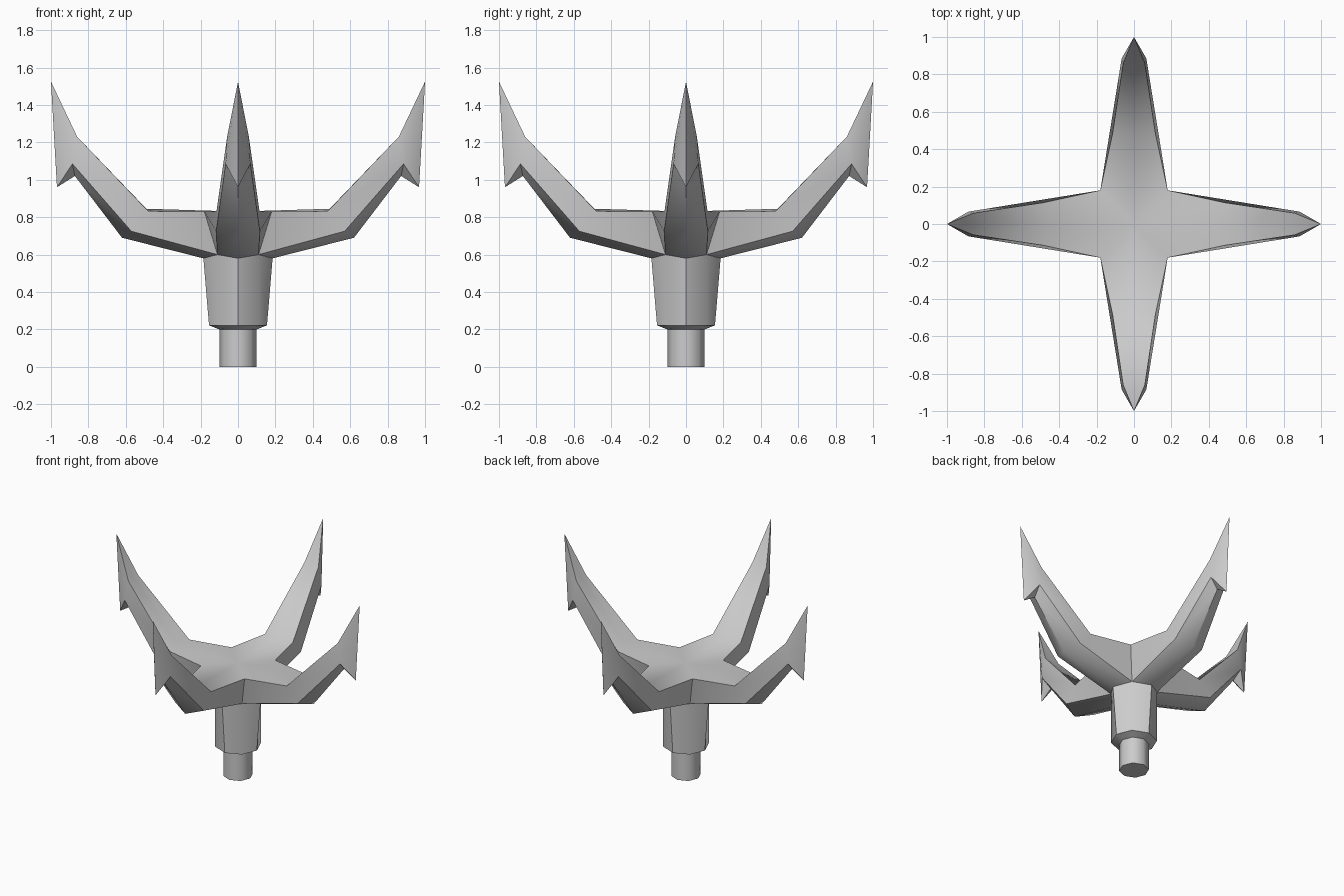
import bpy
import bmesh
from math import radians
from mathutils import Matrix, Vector

cube = bpy.data.objects.get("Cube")
if cube:
    bpy.data.objects.remove(cube, do_unlink=True)

grey = bpy.data.materials.new("plain_grey")
grey.use_nodes = True
colour = (0.6, 0.6, 0.6, 1)
grey.diffuse_color = colour
grey.node_tree.nodes["Principled BSDF"].inputs["Base Color"].default_value = colour


def finish(bm, name):
    bmesh.ops.remove_doubles(bm, verts=bm.verts, dist=0.0005)
    bmesh.ops.recalc_face_normals(bm, faces=bm.faces)
    mesh = bpy.data.meshes.new(name)
    bm.to_mesh(mesh)
    bm.free()
    mesh.materials.append(grey)
    obj = bpy.data.objects.new(name, mesh)
    bpy.context.collection.objects.link(obj)
    bpy.ops.object.select_all(action='DESELECT')
    obj.select_set(True)
    bpy.context.view_layer.objects.active = obj
    bpy.ops.object.shade_smooth_by_angle(angle=radians(50))
    return obj


# Key points of half an arm pointing along +x
P = {
    "centre": (0, 0, 0.83),
    "ridge1": (0.49, 0, 0.845), "ridge2": (0.87, 0, 1.24),
    "top0": (0.18, 0.18, 0.83), "top1": (0.48, 0.115, 0.832), "top2": (0.86, 0.058, 1.23),
    "side0": (0.11, 0.11, 0.6), "side1": (0.57, 0.117, 0.725), "notch": (0.885, 0.066, 1.085),
    "keel0": (0.185, 0, 0.58), "keel1": (0.62, 0, 0.69), "keel2": (0.872, 0, 1.02),
    "barb": (0.968, 0, 0.96), "tip": (1, 0, 1.525),
    "low_a": (0.155, 0, 0.222), "low_b": (0.11, 0.11, 0.222),
    "lip_a": (0.1, 0, 0.2), "lip_b": (0.0707, 0.0707, 0.2),
}

FACES = [
    # upper surface
    "centre top0 top1 ridge1", "ridge1 top1 top2 ridge2", "ridge2 top2 tip",
    # flank
    "top0 side0 side1 top1", "top1 side1 notch top2", "top2 notch tip",
    # shallow keel underneath
    "side0 keel0 keel1 side1", "side1 keel1 keel2 notch",
    # barbed point
    "notch keel2 barb", "notch barb tip",
    # socket and its lip
    "side0 keel0 low_a low_b", "low_a low_b lip_b lip_a",
]

# Four arms growing from the socket: mirror the half, then turn it
bm = bmesh.new()
for turn in range(4):
    spin = Matrix.Rotation(radians(90 * turn), 3, 'Z')
    for side in (1, -1):
        verts = {k: bm.verts.new(spin @ Vector((x, side * y, z))) for k, (x, y, z) in P.items()}
        for face in FACES:
            bm.faces.new([verts[k] for k in face.split()])
finish(bm, "four_pronged_head")

# Round peg below the socket
bm = bmesh.new()
bmesh.ops.create_cone(bm, cap_ends=True, segments=8, radius1=0.1, radius2=0.1, depth=0.2,
                      matrix=Matrix.Translation((0, 0, 0.1)))
for v in bm.verts:
    # keep corners on the axes
    angle = round(Vector((1, 0)).angle_signed(v.co.xy) / radians(45)) * radians(45)
    v.co.xy = Matrix.Rotation(-angle, 2) @ Vector((0.1, 0))
finish(bm, "peg")
